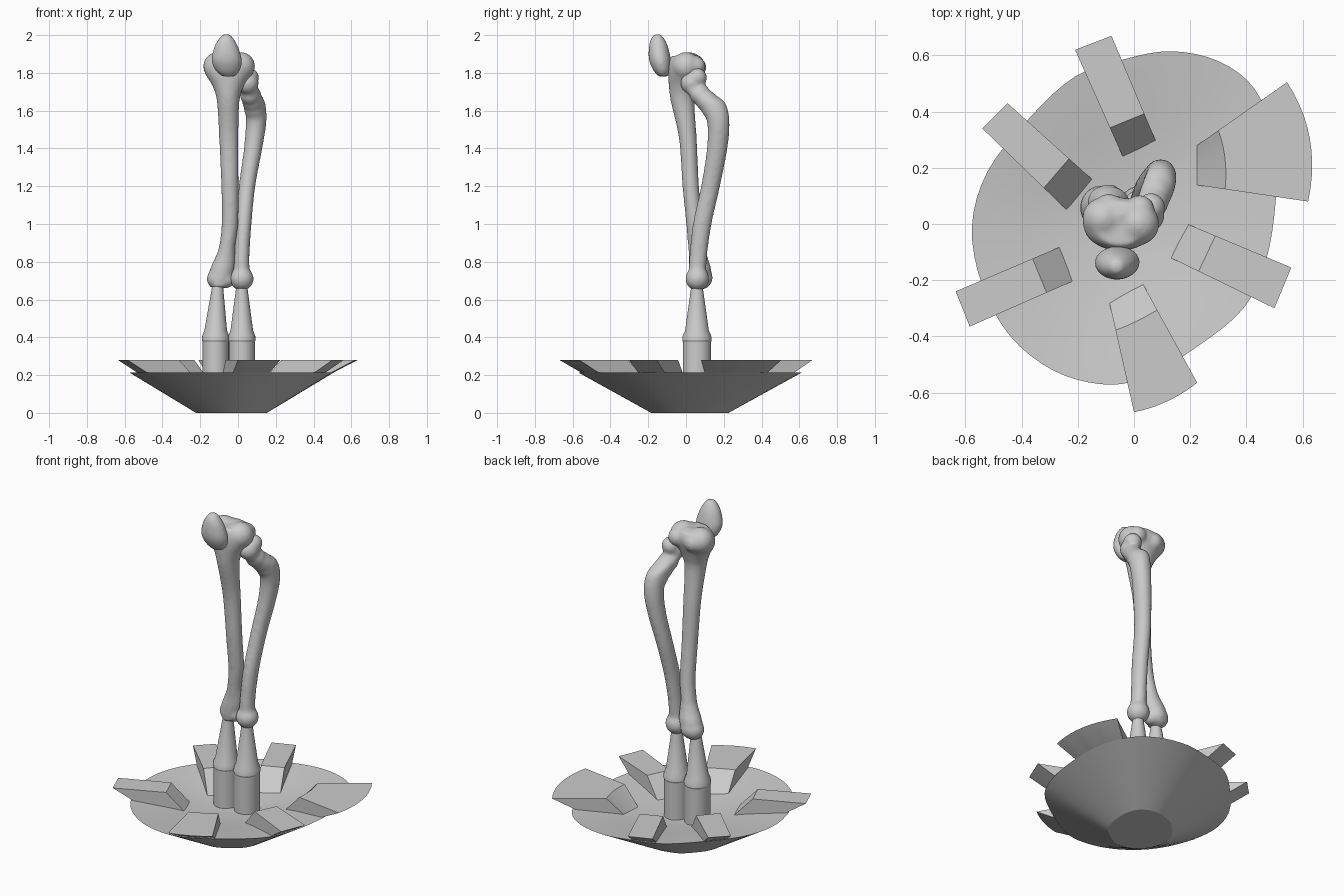
import bpy, bmesh, math
from mathutils import Vector

if "Cube" in bpy.data.objects:
    bpy.data.objects.remove(bpy.data.objects["Cube"])

grey = bpy.data.materials.new("plain_grey")
grey.use_nodes = True
COLOR = (0.6, 0.6, 0.6, 1)
grey.diffuse_color = COLOR
grey.node_tree.nodes["Principled BSDF"].inputs["Base Color"].default_value = COLOR


def finish(name, bm, angle=None):
    bmesh.ops.recalc_face_normals(bm, faces=bm.faces)
    mesh = bpy.data.meshes.new(name)
    bm.to_mesh(mesh)
    bm.free()
    mesh.materials.append(grey)
    obj = bpy.data.objects.new(name, mesh)
    bpy.context.collection.objects.link(obj)
    if angle:
        bpy.ops.object.select_all(action="DESELECT")
        obj.select_set(True)
        bpy.context.view_layer.objects.active = obj
        bpy.ops.object.shade_smooth_by_angle(angle=math.radians(angle))
    return obj


def skin(bm, loops):
    """Bridge equal rings of points and cap both ends."""
    rings = [[bm.verts.new(p) for p in loop] for loop in loops]
    n = len(rings[0])
    for a, b in zip(rings, rings[1:]):
        for i in range(n):
            j = (i + 1) % n
            bm.faces.new((a[i], a[j], b[j], b[i]))
    bm.faces.new(rings[0])
    bm.faces.new(rings[-1])


def ring(x, y, z, rx, ry, n=32):
    steps = [math.tau * i / n for i in range(n)]
    return [(x + rx * math.cos(a), y + ry * math.sin(a), z) for a in steps]


def spline(points, steps, closed=False):
    """Catmull-Rom interpolation of points of any dimension."""
    pts = [Vector(p) for p in points]
    n = len(pts)
    pick = (lambda i: pts[i % n]) if closed else (lambda i: pts[min(max(i, 0), n - 1)])
    out = []
    for i in range(n if closed else n - 1):
        a, b, c, d = (pick(i + k) for k in (-1, 0, 1, 2))
        for s in range(steps):
            t = s / steps
            out.append(b + 0.5 * t * (c - a + t * (2 * a - 5 * b + 4 * c - d
                                                   + t * (3 * (b - c) + d - a))))
    return out if closed else out + [pts[-1]]


def bone(name, path, lobes=(), smooth=12):
    """Swept shaft plus rounded lobes, fused into one smooth surface."""
    bm = bmesh.new()
    skin(bm, [ring(*p) for p in spline(path, 5)])
    for x, y, z, r in lobes:
        ball = bmesh.ops.create_icosphere(bm, subdivisions=3, radius=r)
        bmesh.ops.translate(bm, verts=ball["verts"], vec=(x, y, z))
    obj = finish(name, bm)
    fuse = obj.modifiers.new("fuse", "REMESH")
    fuse.mode = "VOXEL"
    fuse.voxel_size = 0.009
    fuse.use_smooth_shade = True
    soften = obj.modifiers.new("soften", "SMOOTH")
    soften.factor = 0.5
    soften.iterations = smooth


# Straight bone with a broad funnel-shaped upper head
bone("straight_bone",
     [(-.1, .07, .665, .045, .05), (-.085, .075, .75, .066, .06), (-.068, .066, .82, .054, .05),
      (-.058, .057, .88, .043, .046), (-.043, .045, 1.0, .044, .044),
      (-.043, .025, 1.2, .046, .044), (-.049, .01, 1.45, .051, .047),
      (-.052, -.018, 1.65, .06, .063), (-.052, -.015, 1.73, .083, .076),
      (-.052, -.005, 1.8, .124, .09), (-.05, 0, 1.85, .127, .092), (-.05, 0, 1.89, .09, .08)],
     [(-.108, .078, .71, .058), (-.09, .09, .715, .053), (-.065, .07, .705, .047),
      (-.11, .02, 1.835, .075), (.015, 0, 1.835, .076), (-.09, .055, 1.83, .054),
      (.02, .05, 1.835, .054), (-.04, .035, 1.84, .06), (-.05, -.05, 1.82, .052)])

# Bowed bone curving out behind and round to the upper joint
bone("bowed_bone",
     [(.02, .06, .7, .046, .046), (.02, .064, .82, .041, .047), (.03, .086, 1.0, .042, .05),
      (.048, .13, 1.2, .044, .051), (.08, .165, 1.4, .049, .055), (.096, .171, 1.54, .055, .06),
      (.09, .14, 1.635, .056, .072), (.07, .09, 1.68, .055, .072), (.05, .04, 1.72, .05, .06)],
     [(.02, .06, .71, .064), (.05, .03, 1.745, .06), (.06, .06, 1.775, .052),
      (.088, .14, 1.61, .058), (.078, .11, 1.65, .058), (.065, .075, 1.685, .057)], smooth=16)

# Small egg-shaped cap bone in front of the head
bone("cap_bone",
     [(-.05, -.122, 1.782, .035, .025), (-.055, -.128, 1.815, .066, .046),
      (-.06, -.138, 1.87, .08, .058), (-.062, -.146, 1.94, .062, .05),
      (-.062, -.15, 1.985, .036, .033), (-.062, -.15, 2.004, .018, .016)], smooth=5)

# Collared posts that hold the two bones
for name, x, tip in (("right_post", -.118, -.108), ("left_post", .02, .02)):
    bm = bmesh.new()
    skin(bm, [ring(x, .058, .13, .069, .074), ring(x, .058, .375, .069, .074),
              ring(x, .058, .385, .073, .078), ring(x, .058, .41, .071, .075),
              ring(x, .058, .435, .06, .063), ring(tip, .058, .67, .029, .03)])
    finish(name, bm, 20)

# Irregular shallow dish
RIM = [(.505, .09), (.5, .3), (.43, .48), (.3, .58), (.13, .615), (-.04, .585), (-.21, .525),
       (-.37, .38), (-.52, .19), (-.577, -.01), (-.54, -.22), (-.44, -.4), (-.29, -.52),
       (-.12, -.57), (.03, -.55), (.22, -.44), (.39, -.3), (.47, -.13)]
CENTRE = Vector((-.035, .02))
FOOT, RIM_Z = .345, .215
spokes = [p - CENTRE for p in spline(RIM, 4, closed=True)]


def dish_loop(scale, z):
    return [(*(CENTRE + p * scale), z) for p in spokes]


def underside(p):
    """Height of the dish's outer cone at a point."""
    d = p - CENTRE
    spoke = max(spokes, key=lambda s: s.normalized().dot(d))
    return RIM_Z * (d.length / spoke.length - FOOT) / (1 - FOOT)


bm = bmesh.new()
skin(bm, [dish_loop(FOOT, 0), dish_loop(1, RIM_Z), dish_loop(.6, .187), dish_loop(.25, .152)])
finish("dish", bm, 25)


def fin(name, inner_a, outer_a, outer_b, inner_b, bulge=0, ramp=.27):
    """Wedge with a flat top, a ramp down into the dish and a knife edge outside."""
    ia, oa, ob, ib = (Vector(p) for p in (inner_a, outer_a, outer_b, inner_b))
    out = ((oa + ob) - (ia + ib)).normalized()
    n = 10 if bulge else 4
    loops = []
    for k in range(n + 1):
        t = k / n
        i = ia.lerp(ib, t)
        o = oa.lerp(ob, t) + out * bulge * 4 * t * (1 - t)
        mid = i.lerp(o, .6)
        loops.append([(*i, .13), (*i, .165), (*i.lerp(o, ramp), .28), (*o, .28),
                      (*mid, underside(mid) + .006)])
    bm = bmesh.new()
    skin(bm, loops)
    finish(name, bm, 20)


# Fins radiating over the rim
fin("back_fin", (-.04, .24), (-.21, .62), (-.08, .67), (.08, .29))
fin("back_right_fin", (-.24, .05), (-.54, .34), (-.45, .43), (-.15, .16))
fin("front_right_fin", (-.21, -.2), (-.585, -.365), (-.635, -.24), (-.26, -.08))
fin("front_fin", (-.09, -.27), (0, -.67), (.225, -.565), (.03, -.21), .015)
fin("front_left_fin", (.13, -.12), (.5, -.3), (.56, -.155), (.19, 0))
fin("left_fin", (.215, .14), (.62, .08), (.545, .505), (.21, .27), .045)
